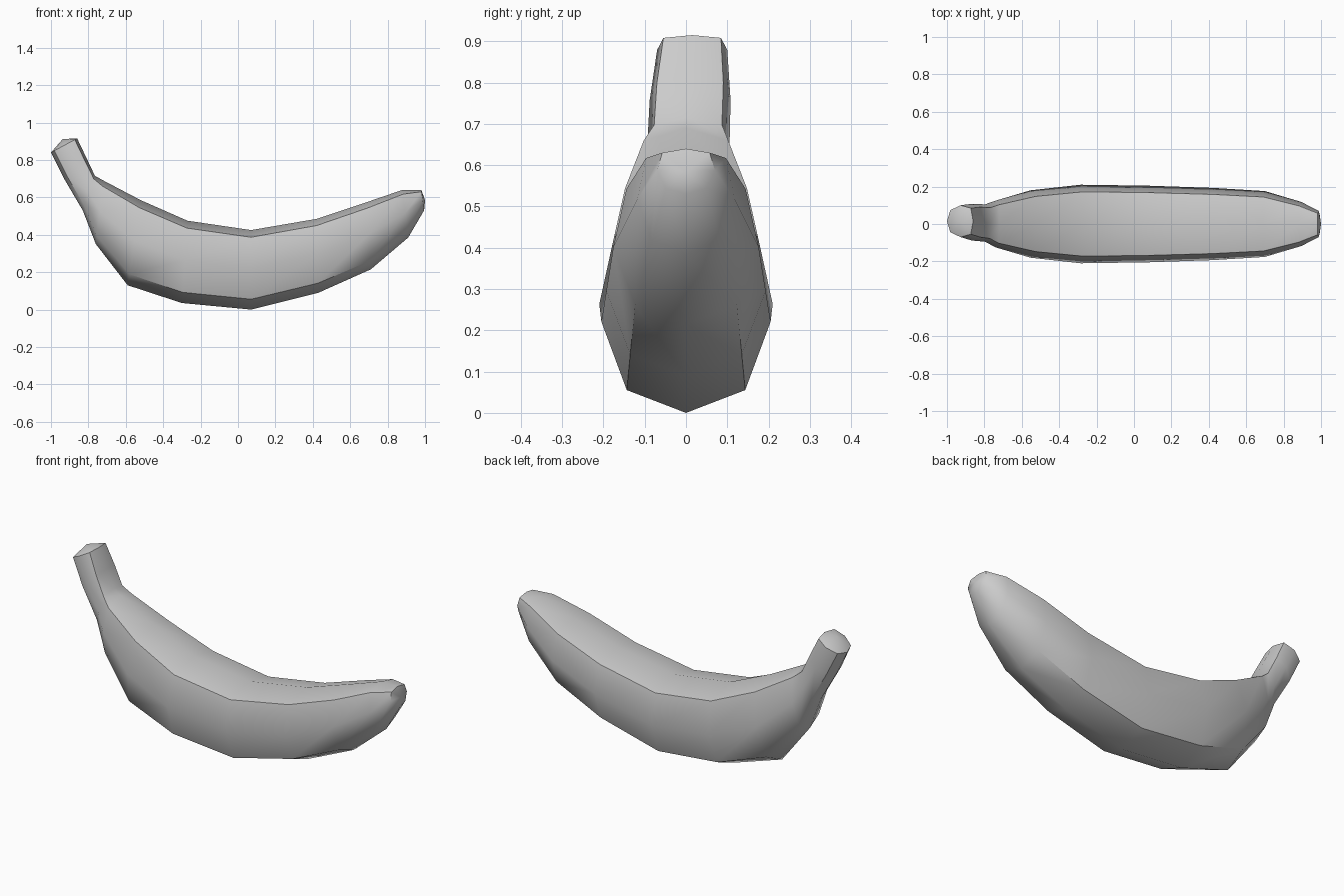
import bpy, bmesh, math

cube = bpy.data.objects.get("Cube")
if cube:
    bpy.data.objects.remove(cube)

# One plain grey skin
skin = bpy.data.materials.new("plain grey")
skin.use_nodes = True
grey = (0.6, 0.6, 0.6, 1)
skin.diffuse_color = grey
skin.node_tree.nodes["Principled BSDF"].inputs["Base Color"].default_value = grey

# Rings from stem to tip: inner x, inner z, outer x, outer z, half width, y shift
rings = [
    (-.86, .915, -1, .84, .085, .015),
    (-.81, .81, -.93, .7, .098, .01),
    (-.765, .715, -.83, .53, .1, .005),
    (-.72, .69, -.76, .35, .125, 0),
    (-.52, .585, -.59, .13, .18, 0),
    (-.27, .475, -.3, .035, .21, 0),
    (.07, .425, .07, 0, .205, 0),
    (.42, .485, .43, .09, .193, 0),
    (.69, .575, .71, .215, .176, 0),
    (.88, .64, .91, .385, .118, 0),
    (.98, .64, .995, .53, .07, 0),
]
# Eight-sided section: fraction from inner to outer edge, fraction of half width
half = [(.09, .82), (.48, 1), (.87, .7)]
section = [(0, 0)] + half + [(1, 0)] + [(t, -w) for t, w in reversed(half)]

bm = bmesh.new()


def make_ring(xi, zi, xo, zo, width, shift):
    return [bm.verts.new((xi + (xo - xi) * t, shift + width * w, zi + (zo - zi) * t))
            for t, w in section]


def close_end(loop, tip):
    centre = bm.verts.new(tip)
    for i, v in enumerate(loop):
        bm.faces.new((v, loop[i - 1], centre))


loops = [make_ring(*r) for r in rings]
for a, b in zip(loops, loops[1:]):
    for i in range(len(section)):
        bm.faces.new((a[i - 1], a[i], b[i], b[i - 1]))
close_end(loops[0], (-.937, .015, .912))
close_end(loops[-1], (1, 0, .585))
bmesh.ops.recalc_face_normals(bm, faces=bm.faces)

mesh = bpy.data.meshes.new("banana")
bm.to_mesh(mesh)
bm.free()
mesh.materials.append(skin)
banana = bpy.data.objects.new("banana", mesh)
bpy.context.collection.objects.link(banana)

# Smooth skin with crisp lengthwise ridges
bpy.ops.object.select_all(action="DESELECT")
banana.select_set(True)
bpy.context.view_layer.objects.active = banana
bpy.ops.object.shade_smooth_by_angle(angle=math.radians(46))
